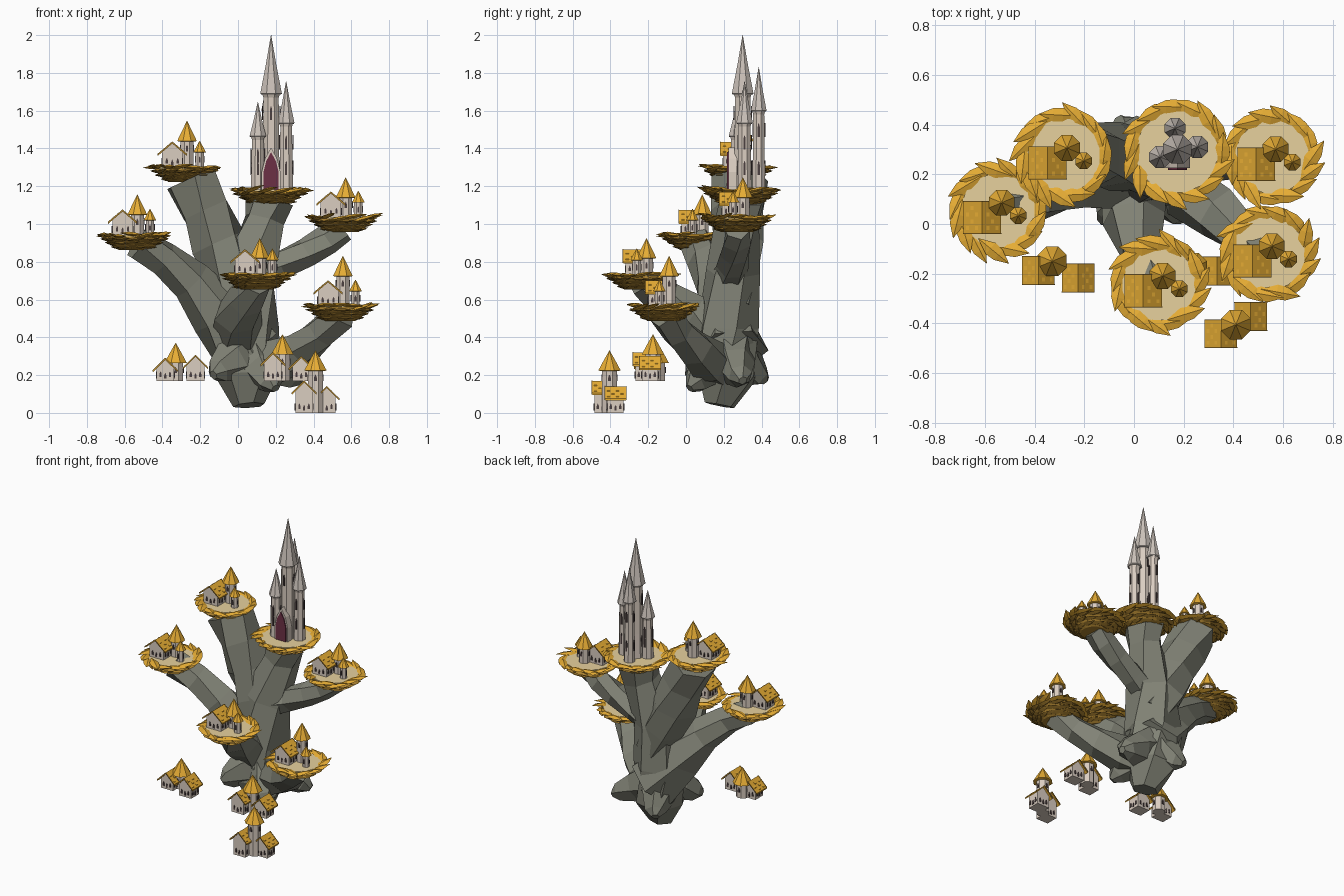
import bpy, bmesh, math, random
from mathutils import Vector, Matrix

if "Cube" in bpy.data.objects:
    bpy.data.objects.remove(bpy.data.objects["Cube"])
random.seed(7)
V = Vector
TAU = math.tau


def material(name, rgb):
    m = bpy.data.materials.new(name)
    m.diffuse_color = (*rgb, 1)
    m.use_nodes = True
    m.node_tree.nodes["Principled BSDF"].inputs["Base Color"].default_value = m.diffuse_color
    return m


BARK = material("bark", (0.22, 0.225, 0.18))
GOLD = material("gold", (0.8, 0.42, 0.035))
STRAW = material("straw", (0.8, 0.64, 0.34))
BROWN = material("brown", (0.42, 0.23, 0.03))
STONE = material("stone", (0.7, 0.61, 0.53))
SLATE = material("pale_roof", (0.6, 0.54, 0.49))
DARK = material("dark", (0.07, 0.05, 0.05))
WINE = material("wine", (0.15, 0.03, 0.06))


def finish(name, bm, mat):
    bmesh.ops.recalc_face_normals(bm, faces=bm.faces[:])
    me = bpy.data.meshes.new(name)
    bm.to_mesh(me)
    bm.free()
    me.materials.append(mat)
    bpy.context.collection.objects.link(bpy.data.objects.new(name, me))


def loft(bm, rings):
    vs = [[bm.verts.new(p) for p in r] for r in rings]
    n = len(vs[0])
    for a, b in zip(vs, vs[1:]):
        for i in range(n):
            bm.faces.new((a[i], a[(i + 1) % n], b[(i + 1) % n], b[i]))
    bm.faces.new(vs[0])
    bm.faces.new(vs[-1])


def lathe(bm, c, prof, n=8):
    # profile of (radius, z), flat side to the front
    c = V(c)
    loft(bm, [[c + V((r * math.cos(TAU * (i + .5) / n), r * math.sin(TAU * (i + .5) / n), z))
               for i in range(n)] for r, z in prof])


def extrude(bm, pts, y0, y1, mat):
    loft(bm, [[mat @ V((x, y, z)) for x, z in pts] for y in (y0, y1)])


def arch(bm, w, h, y, mat, d=.006, point=1.3):
    # pointed window or door, bottom centre at local (0, y, 0)
    s = h - w * point
    half = [(w / 2, 0), (w / 2, s), (w * .32, s + w * point * .55)]
    extrude(bm, half + [(0, h)] + [(-a, b) for a, b in reversed(half)], y, y - d, mat)


def at(x, y, z, a=0):
    return Matrix.Translation((x, y, z)) @ Matrix.Rotation(a, 4, 'Z')


def tube(name, path, n=6, jit=.12):
    # faceted limb through (x, y, z, radius)
    bm = bmesh.new()
    pts = [V(p[:3]) for p in path]
    u, rings = None, []
    for i, p in enumerate(pts):
        d = (pts[min(i + 1, len(pts) - 1)] - pts[max(i - 1, 0)]).normalized()
        u = u or d.orthogonal()
        u = (u - d * u.dot(d)).normalized()
        w = d.cross(u)
        ring = []
        for k in range(n):
            a = TAU * k / n + i * .25
            r = path[i][3] * (1 + random.uniform(-jit, jit))
            ring.append(p + (u * math.cos(a) + w * math.sin(a)) * r)
        rings.append(ring)
    loft(bm, rings)
    finish(name, bm, BARK)


def limb(name, height, radius, mid, end):
    # smooth bend from the trunk core through mid to end
    a, b, c = V((.05, .23, height, radius)), V(mid), V(end)
    tube(name, [a * (1 - t) * (1 - 2 * t) + b * 4 * t * (1 - t) + c * t * (2 * t - 1)
                for t in (0, .25, .5, .75, 1)])


def root(name, tip):
    a, b = V((.05, .22, .34)), V(tip)
    tube(name, [(*a.lerp(b, t), r) for t, r in ((0, .15), (.5, .11), (.85, .065), (1, .025))])


# Tree: trunk, limbs and roots
tube("trunk", [(.06, .18, .04, .085), (.05, .21, .2, .19), (.03, .22, .45, .175),
               (.06, .24, .75, .15), (.14, .28, 1.02, .12), (.17, .29, 1.13, .14)])
limb("limb_upper_left", .55, .14, (-.1, .27, .9, .14), (-.255, .28, 1.24, .145))
limb("limb_left", .32, .19, (-.25, .15, .69, .115), (-.53, .06, .9, .09))
limb("limb_right", .7, .1, (.36, .26, .85, .078), (.55, .27, .98, .08))
limb("limb_lower_right", .24, .15, (.33, .04, .34, .105), (.54, -.12, .53, .09))
limb("limb_front", .36, .15, (0, .02, .51, .12), (.1, -.24, .69, .08))
root("root_left", (-.13, .01, .2))
root("root_back", (-.06, .42, .17))
root("root_right", (.35, .3, .17))
root("root_front", (.2, .02, .13))


def blade(bm, c, r, z, a, length, width, skew, lift):
    # leaf-shaped blade lying along the rim
    rad = V((math.cos(a), math.sin(a), 0))
    tan = V((-rad.y, rad.x, 0))
    d = (tan + rad * skew + V((0, 0, lift))).normalized()
    side = d.cross(V((0, 0, 1))).normalized()
    up = side.cross(d)
    p = V(c) + rad * r + V((0, 0, z))
    loft(bm, [[p + d * t * length + (side * math.cos(q * TAU / 4) + up * .35 * math.sin(q * TAU / 4)) * width * s
               for q in range(4)] for t, s in ((-.5, .02), (-.1, .5), (.15, .45), (.5, .01))])


def nest(label, x, y, z, r=.187):
    # z is the bottom of the bowl
    bm = bmesh.new()
    lathe(bm, (x, y, z), [(r * .45, .002), (r * .62, .022), (r * .85, .062), (r * .84, .075)], 14)
    for k in range(3):
        for i in range(13):
            blade(bm, (x, y, z), r * (.52 + .15 * k), .018 + .021 * k, TAU * (i + k * .4) / 13, .12, .055,
                  random.uniform(.15, .5), random.uniform(-.05, .2))
    finish(label + "_bowl", bm, BROWN)
    bm = bmesh.new()
    for i in range(15):
        blade(bm, (x, y, z), r * .88, .08 + random.uniform(-.006, .008), TAU * i / 15, .16, .06,
              random.uniform(.05, .7), random.uniform(-.08, .28))
    finish(label + "_rim", bm, GOLD)
    bm = bmesh.new()
    lathe(bm, (x, y, z), [(r * .8, .06), (r * .8, .082)], 16)
    finish(label + "_floor", bm, STRAW)


def village(label, x, y, z, top, halls, rr=.064, turret=False):
    # round tower at x, y from z to top; halls: x, y offsets and peak height
    walls, roofs, trim, glass = (bmesh.new() for _ in range(4))
    spires = [(x, y, top, rr, .105)]
    if turret:
        spires.append((x + .067, y - .052, z + .14, .036, .06))
    for sx, sy, st, r, h in spires:
        b = r * .66
        lathe(walls, (sx, sy, 0), [(b, z), (b, st - h + .005)])
        lathe(roofs, (sx, sy, 0), [(r * .9, st - h - .002), (r, st - h), (r * .52, st - h * .5), (.001, st)])
        for k in range(4):
            arch(glass, b * .35, .034, -b * .92, at(sx, sy, st - h - .055, k * TAU / 4), .004)
    # nest halls are a little wider than ground halls
    f = 1 if turret else .86
    w, hw, d = .054 * f, .076 * f, .063 * f
    slope = .065 / hw
    for ox, oy, pk in halls:
        m = at(x + ox, y + oy, z)
        gable = pk - w * slope - .008
        extrude(walls, [(-w, 0), (w, 0), (w, gable), (0, pk - .008), (-w, gable)], -.05 * f, .05 * f, m)
        top_edge = [(-hw, pk - .065), (0, pk), (hw, pk - .065)]
        prof = top_edge + [(a, b - .009) for a, b in reversed(top_edge)]
        extrude(roofs, prof, -d, d, m)
        for s in (-1, 1):
            extrude(trim, [(a * 1.02, b + .002) for a, b in prof], s * d, s * (d + .004), m)
            # a few raised roof tiles
            for i in range(3):
                for j in range(i % 2, 4, 2):
                    u = s * (.018 + .018 * i) * f
                    v = (-.042 + .027 * j) * f
                    e = u + s * .011
                    low = pk - abs(e) * slope
                    extrude(roofs, [(u, pk - abs(u) * slope), (e, low), (e, low + .004)], v - .008, v + .008, m)
        for k in range(4):
            for i in (-1, 0, 1):
                arch(glass, .012, .03, -(.054 if k % 2 else .05) * f,
                     m @ at(0, 0, 0, k * TAU / 4) @ at(.029 * i * f, 0, .012 + .008 * abs(i)), .004)
    for part, b, mat in (("walls", walls, STONE), ("roofs", roofs, GOLD),
                         ("roof_trim", trim, BROWN), ("windows", glass, DARK)):
        finish(label + "_" + part, b, mat)


def nest_village(label, x, y, z, height):
    nest(label + "_nest", x, y, z)
    village(label + "_village", x + .015, y + .031, z + .08, z + height, [(-.078, -.06, .135)], .056, True)


# Five village nests: centre, bowl bottom, tower height
nest_village("upper_left", -.285, .275, 1.22, .325)
nest_village("left", -.548, .055, .86, .295)
nest_village("right", .555, .27, .955, .29)
nest_village("lower_right", .54, -.12, .485, .345)
nest_village("front", .1, -.24, .65, .275)

# Ground houses
village("ground_left", -.33, -.15, .17, .37, [(-.055, -.038, .12), (.105, -.067, .135)])
village("ground_middle", .235, -.175, .17, .415, [(-.05, -.05, .15), (.1, -.015, .13)])
village("ground_front", .41, -.405, 0, .33, [(-.06, -.037, .17), (.06, .032, .14)])

# Castle on its nest
nest("castle_nest", .172, .29, 1.1, .208)
walls, roofs, glass, door = (bmesh.new() for _ in range(4))


def spire(x, y, eave, top, b):
    lathe(walls, (x, y, 0), [(b * 1.1, 1.17), (b, 1.35), (b * .93, eave - .02), (b * 1.15, eave + .005)])
    r = b * 1.32
    lathe(roofs, (x, y, 0), [(r * .9, eave - .005), (r, eave), (r * .48, (eave + top) / 2), (.001, top)])
    for k in range(4):
        for wz in (1.26, eave - .14):
            arch(glass, .011, .075, -b * .93, at(x, y, wz, k * TAU / 4), .005, 1.8)


spire(.175, .3, 1.69, 2, .047)
spire(.105, .27, 1.465, 1.645, .036)
spire(.255, .31, 1.535, 1.755, .036)
spire(.165, .385, 1.6, 1.83, .034)
# Porch with pointed door
arch(walls, .1, .235, .27, at(.175, 0, 1.17), .045)
arch(door, .078, .21, .226, at(.175, 0, 1.17), .008)
finish("castle_walls", walls, STONE)
finish("castle_spires", roofs, SLATE)
finish("castle_windows", glass, DARK)
finish("castle_door", door, WINE)
